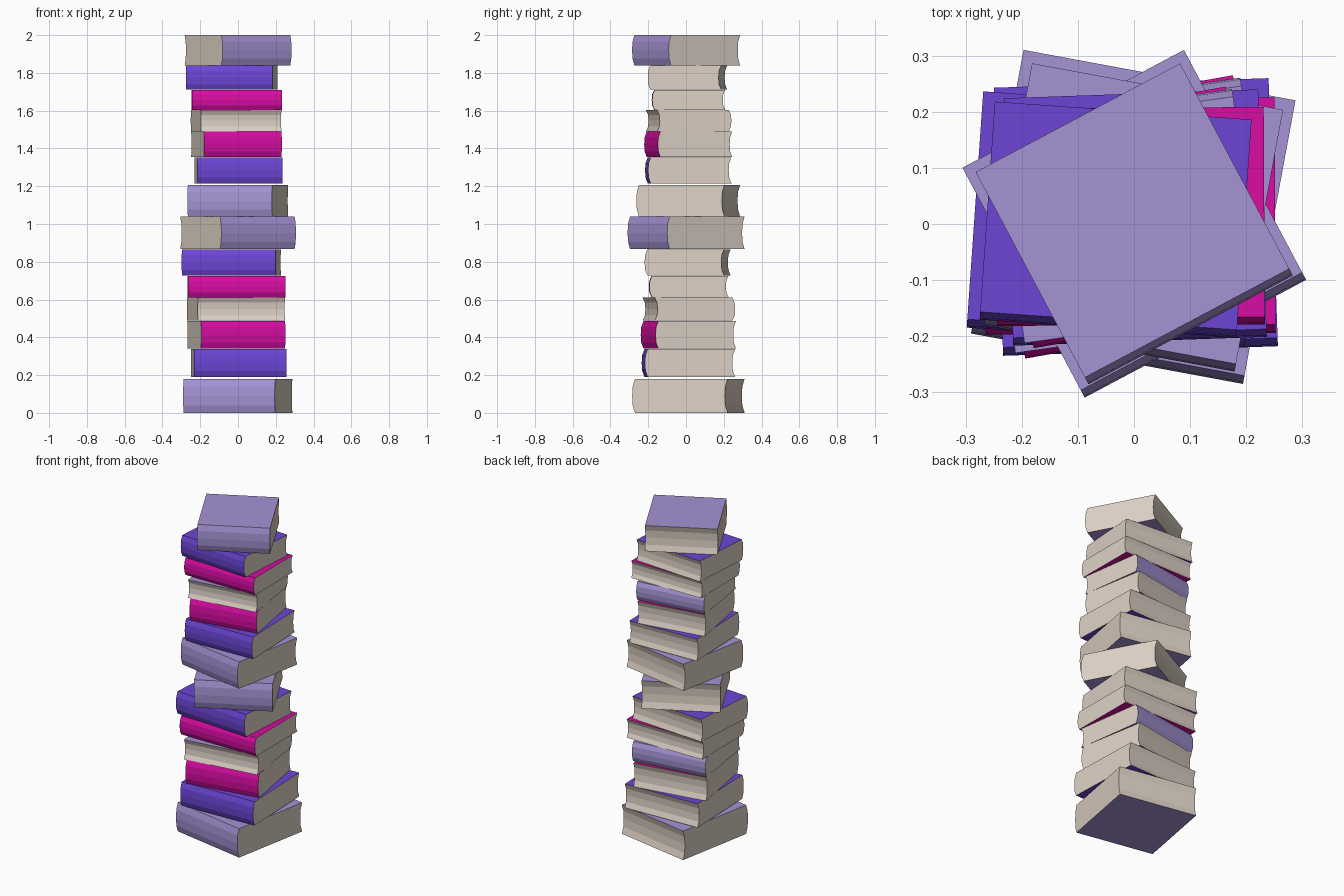
import bpy, bmesh, math
from mathutils import Matrix

if "Cube" in bpy.data.objects:
    bpy.data.objects.remove(bpy.data.objects["Cube"])


def srgb(*c):
    return [((v / 255 + 0.055) / 1.055) ** 2.4 if v > 10 else v / 255 / 12.92 for v in c] + [1]


def material(name, *c):
    m = bpy.data.materials.new(name)
    m.diffuse_color = srgb(*c)
    m.use_nodes = True
    m.node_tree.nodes["Principled BSDF"].inputs["Base Color"].default_value = m.diffuse_color
    return m


lilac = material("lilac cover", 165, 147, 212)
violet = material("violet cover", 108, 69, 212)
magenta = material("magenta cover", 216, 12, 162)
cream = material("cream pages", 221, 209, 197)

BULGE = 0.015
# relative height and bulge of the rounded spine / hollow fore-edge
CURVE = [(0, 0), (0.22, 0.8), (0.5, 1), (0.78, 0.8), (1, 0)]


def book(name, mat, z0, z1, width, depth, cx, cy, angle, scale, lift):
    """Closed book: profile in the yz plane extruded along x, spine towards local -y."""
    h = z1 - z0
    spine = [(-depth / 2 - b * BULGE, t * h) for t, b in CURVE]
    fore = [(depth / 2 - b * BULGE, t * h) for t, b in reversed(CURVE)]
    bm = bmesh.new()
    ring = [[bm.verts.new((x, y, z)) for y, z in spine + fore] for x in (-width / 2, width / 2)]
    n, k = len(ring[0]), len(CURVE)
    # pages at both ends
    bm.faces.new(ring[0]).material_index = 1
    bm.faces.new(reversed(ring[1])).material_index = 1
    # spine and boards take the cover colour, the fore-edge shows pages
    for i in range(n):
        j = (i + 1) % n
        f = bm.faces.new((ring[0][j], ring[0][i], ring[1][i], ring[1][j]))
        f.material_index = 1 if k <= i < n - 1 else 0
    bmesh.ops.recalc_face_normals(bm, faces=bm.faces)
    bm.transform(Matrix.Translation((cx * scale, cy * scale, z0 * scale + lift))
                 @ Matrix.Rotation(math.radians(angle), 4, 'Z') @ Matrix.Scale(scale, 4))
    me = bpy.data.meshes.new(name)
    bm.to_mesh(me)
    bm.free()
    me.materials.append(mat)
    me.materials.append(cream)
    bpy.context.collection.objects.link(bpy.data.objects.new(name, me))


# colour, bottom, top, width, depth, centre x, centre y, turn
BOOKS = [
    (lilac, 0.0, 0.18, 0.493, 0.499, 0.0, 0.02, -10.5),
    (violet, 0.19, 0.338, 0.49, 0.463, 0.003, 0.02, 2),
    (magenta, 0.34, 0.487, 0.452, 0.418, -0.01, 0.02, 10),
    (lilac, 0.488, 0.61, 0.465, 0.415, -0.01, 0.008, 188),
    (magenta, 0.611, 0.726, 0.517, 0.405, -0.007, 0.022, 0.3),
    (violet, 0.727, 0.866, 0.497, 0.407, -0.035, 0.016, -4),
    (lilac, 0.867, 1.04, 0.447, 0.449, -0.003, 0.007, 28),
]

# the upper stack repeats the lower one slightly smaller
for stack, scale, lift in (("lower", 1, 0), ("upper", 0.923, 1.04)):
    for i, b in enumerate(BOOKS):
        book(f"{stack}_book_{i + 1}", *b, scale, lift)
